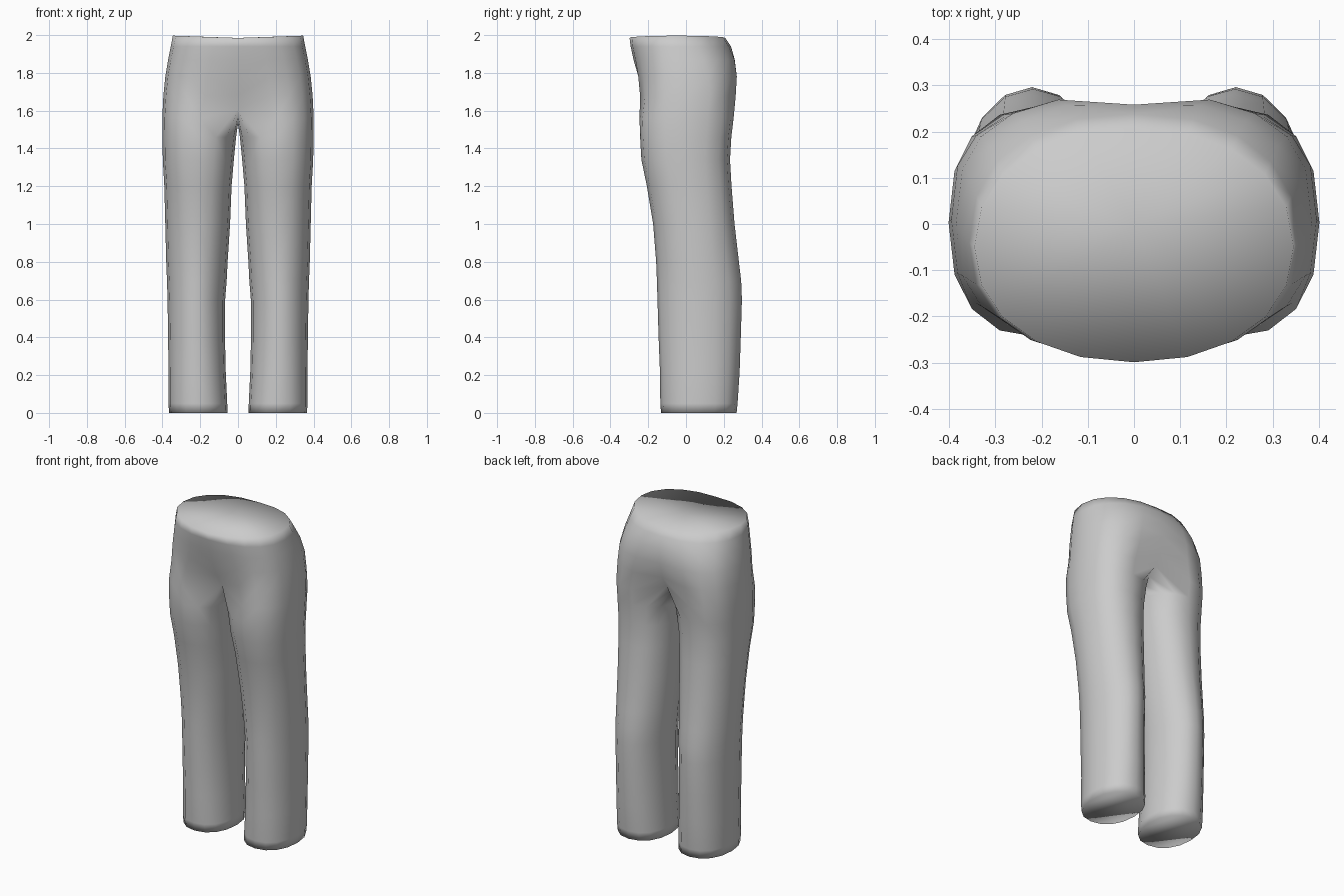
import bpy, bmesh, math

if "Cube" in bpy.data.objects:
    bpy.data.objects.remove(bpy.data.objects["Cube"])

N = 16        # points round one leg
ARC = 10      # segments of the outer arc that continue up into the hips

# z, inner x, outer x, front y, back y, squareness
LEG = [(0.0, .055, .365, -.132, .268, 2.2), (.05, .057, .368, -.136, .273, 2.2),
       (.22, .065, .368, -.138, .284, 2.1), (.40, .069, .370, -.145, .290, 2.05),
       (.60, .068, .373, -.151, .296, 2.0), (.70, .060, .376, -.154, .292, 2.0),
       (.80, .055, .380, -.158, .280, 2.0), (1.0, .042, .385, -.174, .257, 2.1),
       (1.2, .034, .390, -.207, .241, 2.2), (1.34, .022, .398, -.236, .233, 2.3),
       (1.46, .010, .400, -.243, .240, 2.4)]
CROTCH = (1.56, 0, .401, -.246, .252, 2.4)
# z, half width, front y, back y, y of widest point, front crease, back crease, squareness
HIPS = [(1.68, .395, -.252, .272, .01, .045, .040, 2.9),
        (1.78, .385, -.262, .279, .00, .010, .022, 2.75),
        (1.87, .370, -.278, .268, -.02, 0, .010, 2.5),
        (1.94, .356, -.293, .238, -.04, 0, 0, 2.3),
        (1.985, .345, -.299, .208, -.05, 0, 0, 2.15)]


def spow(v, n):
    return math.copysign(abs(v) ** (2 / n), v)


def leg_ring(z, x0, x1, y0, y1, n):
    pts = []
    for j in range(N):
        a = math.radians(67.5 + 22.5 * j)
        pts.append([(x0 + x1) / 2 - (x1 - x0) / 2 * spow(math.cos(a), n),
                    (y0 + y1) / 2 - (y1 - y0) / 2 * spow(math.sin(a), n), z])
    return pts


def hip_arc(z, w, y0, y1, ym, crease_f, crease_b, n):
    pts = []
    for i in range(ARC + 1):
        t = math.pi * i / ARC
        c = math.cos(t)
        depth = ym - y0 if c > 0 else y1 - ym
        y = ym - depth * spow(c, n)
        if i == 0:
            y += crease_f
        if i == ARC:
            y -= crease_b
        side = .012 * math.sin(t) if z > 1.95 else 0
        x = 0 if i in (0, ARC) else w * spow(math.sin(t), n)
        pts.append([x, y, z + side])
    return pts


bm = bmesh.new()


def add(pts):
    return [bm.verts.new(p) for p in pts]


def bridge(lo, hi, count):
    for j in range(count):
        k = (j + 1) % len(lo)
        bm.faces.new((lo[j], lo[k], hi[k], hi[j]))


# Leg tube with closed hem
rings = [add(leg_ring(*r)) for r in LEG]
bm.faces.new(rings[0][::-1])

# Crotch ring: inner points lie on the centre seam
pts = leg_ring(*CROTCH)
for k in range(N - ARC + 1):
    f = k / (N - ARC)
    pts[(ARC + k) % N] = [0, .19 - .35 * f, 1.61 - .08 * math.sin(math.pi * f)]
rings.append(add(pts))
for lo, hi in zip(rings, rings[1:]):
    bridge(lo, hi, N)

# Hips rise from the outer arc only
arc = rings[-1][:ARC + 1]
for h in HIPS:
    up = add(hip_arc(*h))
    bridge(arc, up, ARC)
    arc = up

# Waist cap
centre = bm.verts.new((0, 0, 1.985))
for a, b in zip(arc, arc[1:]):
    bm.faces.new((centre, a, b))

for f in bm.faces:
    f.smooth = True
mesh = bpy.data.meshes.new("trousers")
bm.to_mesh(mesh)
bm.free()
trousers = bpy.data.objects.new("trousers", mesh)
bpy.context.collection.objects.link(trousers)

# Second leg
mirror = trousers.modifiers.new("mirror", 'MIRROR')
mirror.use_axis[0] = True
mirror.merge_threshold = .001
